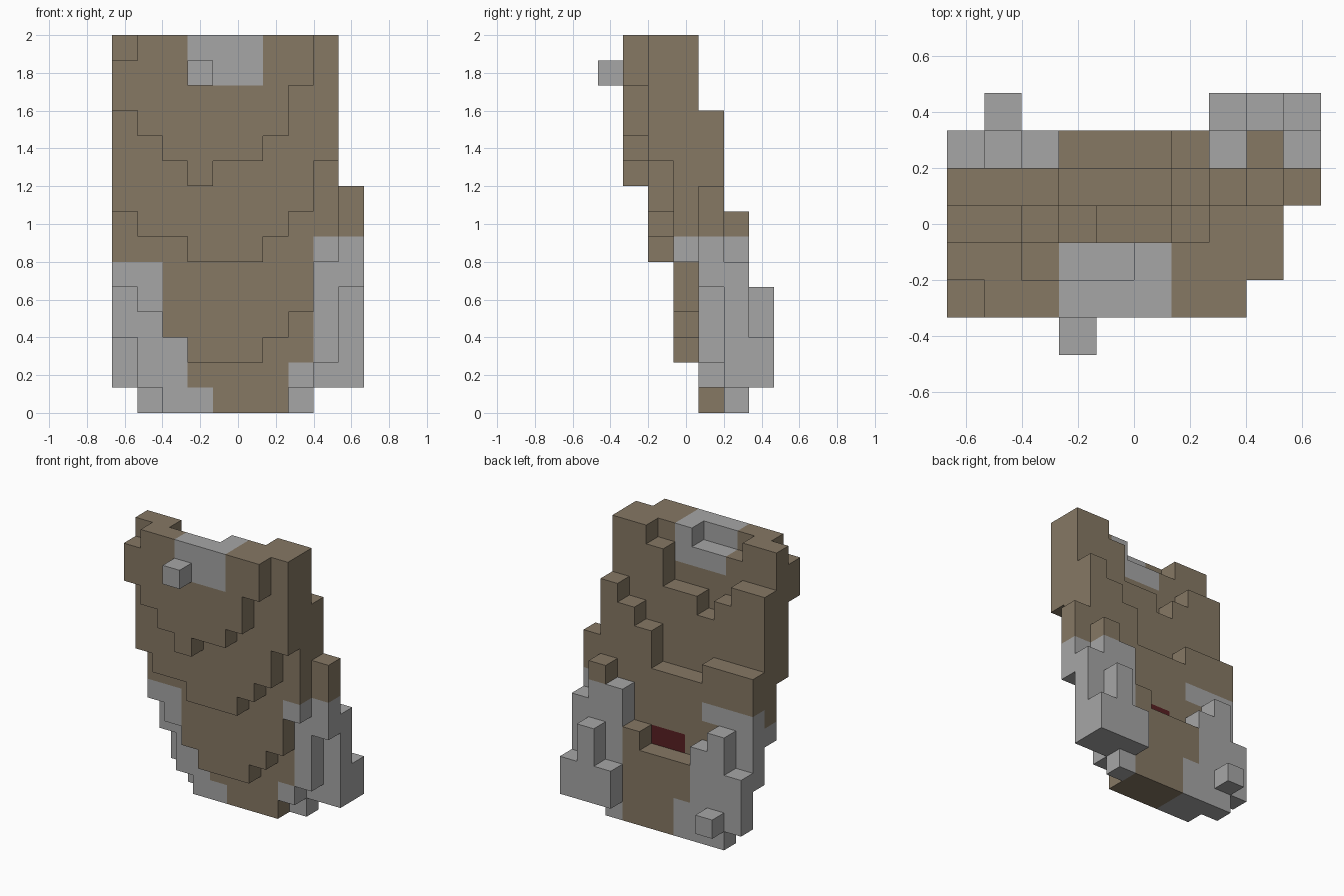
import bpy
import bmesh
from mathutils import Vector

cube = bpy.data.objects.get("Cube")
if cube:
    bpy.data.objects.remove(cube, do_unlink=True)

U = 2 / 15                                   # edge length of one block
ORIGIN = Vector((-5 * U, -3.5 * U, 0))       # grid is 10 x 7 x 15 blocks


def material(name, rgb):
    m = bpy.data.materials.new(name)
    m.use_nodes = True
    m.diffuse_color = (*rgb, 1)
    bsdf = m.node_tree.nodes["Principled BSDF"]
    bsdf.inputs["Base Color"].default_value = (*rgb, 1)
    bsdf.inputs["Roughness"].default_value = 0.9
    return m


MATERIALS = [material("brown", (0.238, 0.188, 0.127)),
             material("grey", (0.381, 0.381, 0.381)),
             material("dark_red", (0.098, 0.014, 0.016))]

# Layers from front to back: first column, then (bottom, top) of each column
LAYERS = [
    ("nose", 3, [(13, 14)]),
    ("front_plate", 0, [(12, 14), (11, 15), (10, 15), (9, 15), (10, 15),
                        (10, 15), (11, 15), (13, 15)]),
    ("second_plate", 0, [(8, 15), (7, 15), (7, 14), (6, 14), (6, 14),
                         (6, 15), (7, 15), (8, 15), (10, 15)]),
    ("middle_plate", 0, [(5, 13), (4, 13), (3, 12), (2, 11), (2, 12),
                         (2, 12), (3, 14), (4, 15), (6, 15)]),
    ("fourth_plate", 0, [(3, 9), (1, 9), (0, 9), (0, 8), (0, 8),
                         (0, 8), (0, 10), (1, 11), (2, 12), (5, 9)]),
    ("back_plate", 0, [(1, 4), (0, 6), (0, 5), (0, 4), (0, 4),
                       (0, 4), (0, 5), (0, 7), (1, 8), (1, 6)]),
    ("back_studs", 1, [(1, 2)] + [(0, 0)] * 5 + [(1, 3), (1, 5), (1, 3)]),
]

# Colour zones: material, then inclusive column, layer and height ranges
ZONES = [
    (1, (3, 5), (0, 2), (13, 14)),           # brow patch and nose
    (1, (0, 1), (3, 4), (0, 5)),             # right flank
    (1, (0, 2), (4, 4), (6, 6)),
    (1, (2, 2), (4, 4), (0, 2)),
    (1, (3, 3), (4, 4), (0, 0)),
    (1, (8, 8), (3, 3), (6, 6)),             # left flank
    (1, (8, 9), (4, 4), (0, 6)),
    (1, (7, 7), (4, 4), (1, 1)),
    (1, (0, 2), (5, 6), (0, 14)),            # back
    (1, (3, 3), (5, 5), (0, 1)),
    (1, (7, 9), (5, 6), (0, 6)),
    (2, (4, 5), (4, 4), (4, 4)),             # red slot on the back
]


def colour(cell):
    for mat, *ranges in ZONES:
        if all(lo <= c <= hi for c, (lo, hi) in zip(cell, ranges)):
            return mat
    return 0


def layer_cells(j):
    _, first, spans = LAYERS[j]
    return [(first + n, j, k) for n, (lo, hi) in enumerate(spans)
            for k in range(lo, hi)]


FILLED = {c for j in range(len(LAYERS)) for c in layer_cells(j)}


def build_layer(j):
    """Make the exposed block faces of one layer and merge the flat ones."""
    bm = bmesh.new()
    for cell in layer_cells(j):
        for axis in range(3):
            for side in (0, 1):
                near = list(cell)
                near[axis] += 2 * side - 1
                if tuple(near) in FILLED:
                    continue
                a, b = (axis + 1) % 3, (axis + 2) % 3
                verts = []
                for p, q in ((0, 0), (1, 0), (1, 1), (0, 1)):
                    v = Vector(cell)
                    v[axis] += side
                    v[a] += p
                    v[b] += q
                    verts.append(bm.verts.new(ORIGIN + v * U))
                if side == 0:
                    verts.reverse()
                bm.faces.new(verts).material_index = colour(cell)
    bmesh.ops.remove_doubles(bm, verts=bm.verts[:], dist=0.001)
    bmesh.ops.dissolve_limit(bm, angle_limit=0.01, verts=bm.verts[:],
                             edges=bm.edges[:], delimit={'MATERIAL'})
    name = LAYERS[j][0]
    mesh = bpy.data.meshes.new(name)
    bm.to_mesh(mesh)
    bm.free()
    for m in MATERIALS:
        mesh.materials.append(m)
    bpy.context.collection.objects.link(bpy.data.objects.new(name, mesh))


for j in range(len(LAYERS)):
    build_layer(j)
